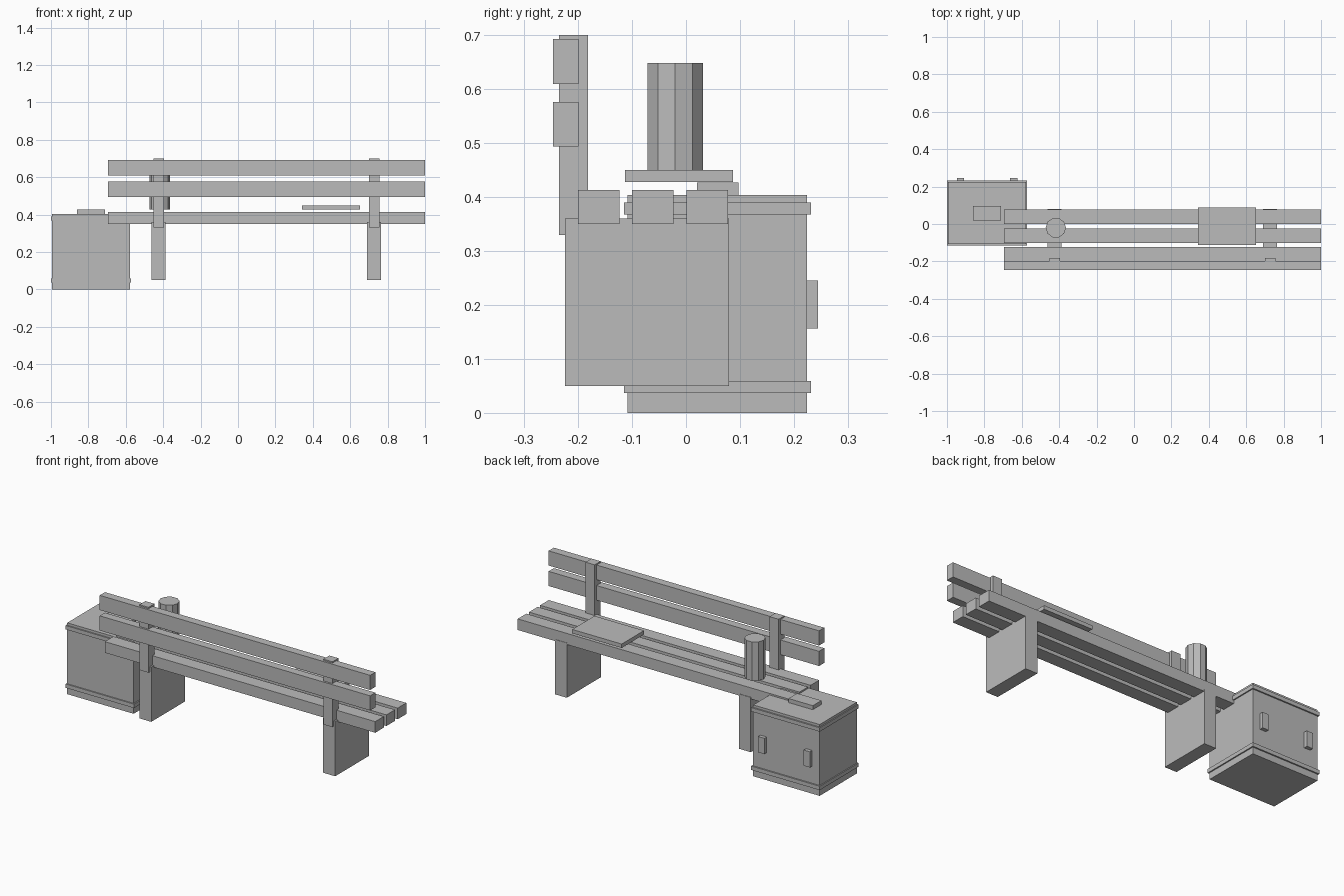
import bpy
from math import pi

cube = bpy.data.objects.get("Cube")
if cube:
    bpy.data.objects.remove(cube, do_unlink=True)

# One plain grey for the whole model
GREY = (0.5, 0.5, 0.5, 1.0)
grey = bpy.data.materials.new("plain_grey")
grey.use_nodes = True
grey.diffuse_color = GREY
shader = next(n for n in grey.node_tree.nodes if n.type == "BSDF_PRINCIPLED")
shader.inputs["Base Color"].default_value = GREY


def box(name, x, y, z):
    """Box spanning the given (low, high) ranges."""
    spans = (x, y, z)
    bpy.ops.mesh.primitive_cube_add(size=1, location=[(a + b) / 2 for a, b in spans])
    obj = bpy.context.object
    obj.name = name
    obj.scale = [b - a for a, b in spans]
    bpy.ops.object.transform_apply(location=False, rotation=False, scale=True)
    obj.data.materials.append(grey)
    return obj


def around(centre, width):
    return (centre - width / 2, centre + width / 2)


# Bench slats
LENGTH = (-0.694, 1.0)
for i, y in enumerate((-0.162, -0.062, 0.039)):
    box(f"seat_slat_{i + 1}", LENGTH, around(y, 0.077), (0.35, 0.413))
for i, z in enumerate((0.535, 0.651)):
    box(f"back_slat_{i + 1}", LENGTH, (-0.246, -0.199), around(z, 0.083))

# Legs and backrest posts
for side, x in (("right", -0.424), ("left", 0.728)):
    box(f"{side}_leg", around(x, 0.075), (-0.224, 0.08), (0.05, 0.36))
    box(f"{side}_back_post", around(x, 0.057), (-0.235, -0.182), (0.33, 0.70))

# Cabinet with trim bands and handles
box("cabinet", (-0.994, -0.578), (-0.108, 0.224), (0, 0.404))
for name, z in (("lower_trim", 0.048), ("upper_trim", 0.379)):
    box(name, (-1.0, -0.571), (-0.115, 0.232), around(z, 0.022))
for side, x in (("right", -0.928), ("left", -0.643)):
    box(f"{side}_handle", around(x, 0.038), (0.22, 0.245), (0.156, 0.245))

# Small items resting on the cabinet and seat
box("cabinet_block", (-0.862, -0.71), (0.02, 0.097), (0.404, 0.427))
box("seat_board", (0.342, 0.652), (-0.113, 0.087), (0.428, 0.45))
bpy.ops.mesh.primitive_cylinder_add(vertices=10, radius=0.054, depth=0.22,
                                    location=(-0.418, -0.02, 0.538), rotation=(0, 0, pi / 2))
can = bpy.context.object
can.name = "can"
can.data.materials.append(grey)
